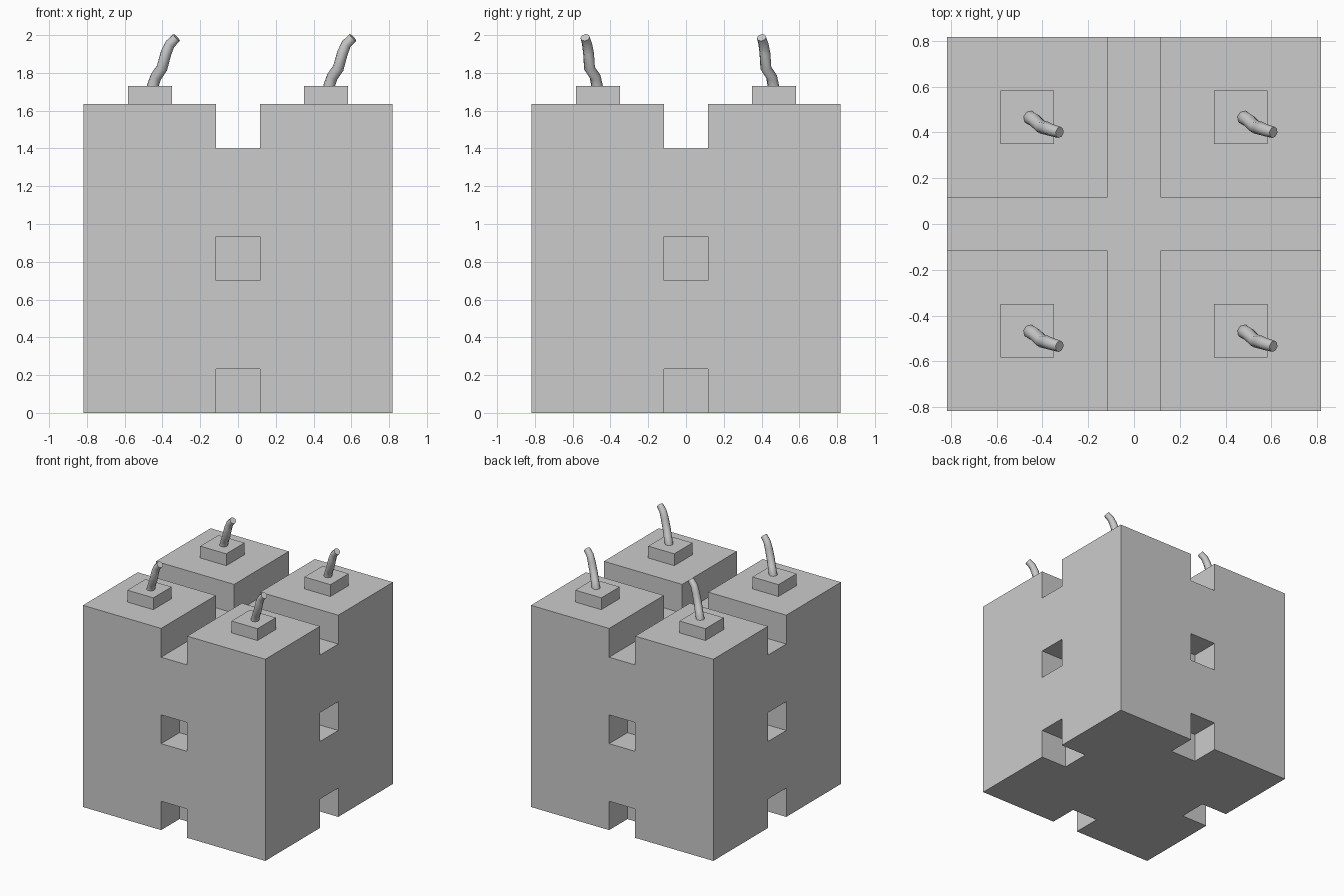
import bpy
import math

if "Cube" in bpy.data.objects:
    bpy.data.objects.remove(bpy.data.objects["Cube"])

U = 1.634 / 14          # grid unit of the block
S = 14 * U              # block side
H = S / 2


def box(name, center, size):
    bpy.ops.mesh.primitive_cube_add(size=1, location=center)
    ob = bpy.context.object
    ob.name = name
    ob.scale = size
    bpy.ops.object.transform_apply(location=False, rotation=False, scale=True)
    return ob


def cut(target, center, size):
    cutter = box("cutter", center, size)
    cutter.hide_render = True
    mod = target.modifiers.new("cut", 'BOOLEAN')
    mod.operation = 'DIFFERENCE'
    mod.solver = 'EXACT'
    mod.object = cutter
    bpy.context.view_layer.objects.active = target
    bpy.ops.object.modifier_apply(modifier=mod.name)
    bpy.data.objects.remove(cutter, do_unlink=True)


# Main block
body = box("block_body", (0, 0, H), (S, S, S))

# Crossing channels through the top
top_z = S - 2 * U + 0.25
cut(body, (0, 0, top_z), (2 * U, S + 1, 0.5))
cut(body, (0, 0, top_z), (S + 1, 2 * U, 0.5))

# Square pocket and bottom notch on each side face
reach = 2 * U + 0.2     # pocket depth plus overshoot outside the face
mid = H - 2 * U + reach / 2
for sx, sy in ((1, 0), (-1, 0), (0, 1), (0, -1)):
    size_x = reach if sx else 2 * U
    size_y = reach if sy else 2 * U
    cut(body, (sx * mid, sy * mid, H), (size_x, size_y, 2 * U))
    cut(body, (sx * mid, sy * mid, 2 * U - 0.25), (size_x, size_y, 0.5))

# Bent fuse: (x, y, z, radius), relative to the block corner's centre
path = [(0.013, -0.001, 1.70, 0.031), (0.015, -0.004, 1.73, 0.031),
        (0.033, -0.014, 1.78, 0.030), (0.064, -0.044, 1.825, 0.030),
        (0.086, -0.049, 1.905, 0.029), (0.107, -0.057, 1.953, 0.027),
        (0.142, -0.067, 1.987, 0.025)]
curve = bpy.data.curves.new("fuse", 'CURVE')
curve.dimensions = '3D'
curve.bevel_depth = 1.0
curve.bevel_resolution = 2
curve.use_fill_caps = True
spline = curve.splines.new('POLY')
spline.points.add(len(path) - 1)
for p, (x, y, z, r) in zip(spline.points, path):
    p.co = (x, y, z, 1)
    p.radius = r
fuse = bpy.data.objects.new("fuse", curve)
bpy.context.collection.objects.link(fuse)
bpy.ops.object.select_all(action='DESELECT')
fuse.select_set(True)
bpy.context.view_layer.objects.active = fuse
bpy.ops.object.convert(target='MESH')
fuse = bpy.context.object
bpy.ops.object.shade_smooth_by_angle(angle=math.radians(50))

# A fuse base and fuse on each of the four top corners
C = 4 * U
for i, (x, y) in enumerate(((-C, -C), (C, -C), (-C, C), (C, C))):
    box(f"fuse_base_{i + 1}", (x, y, S + 0.038), (2 * U, 2 * U, 0.116))
    ob = fuse if i == 0 else fuse.copy()
    if i:
        bpy.context.collection.objects.link(ob)
    ob.name = f"fuse_{i + 1}"
    ob.location = (x, y, 0)
